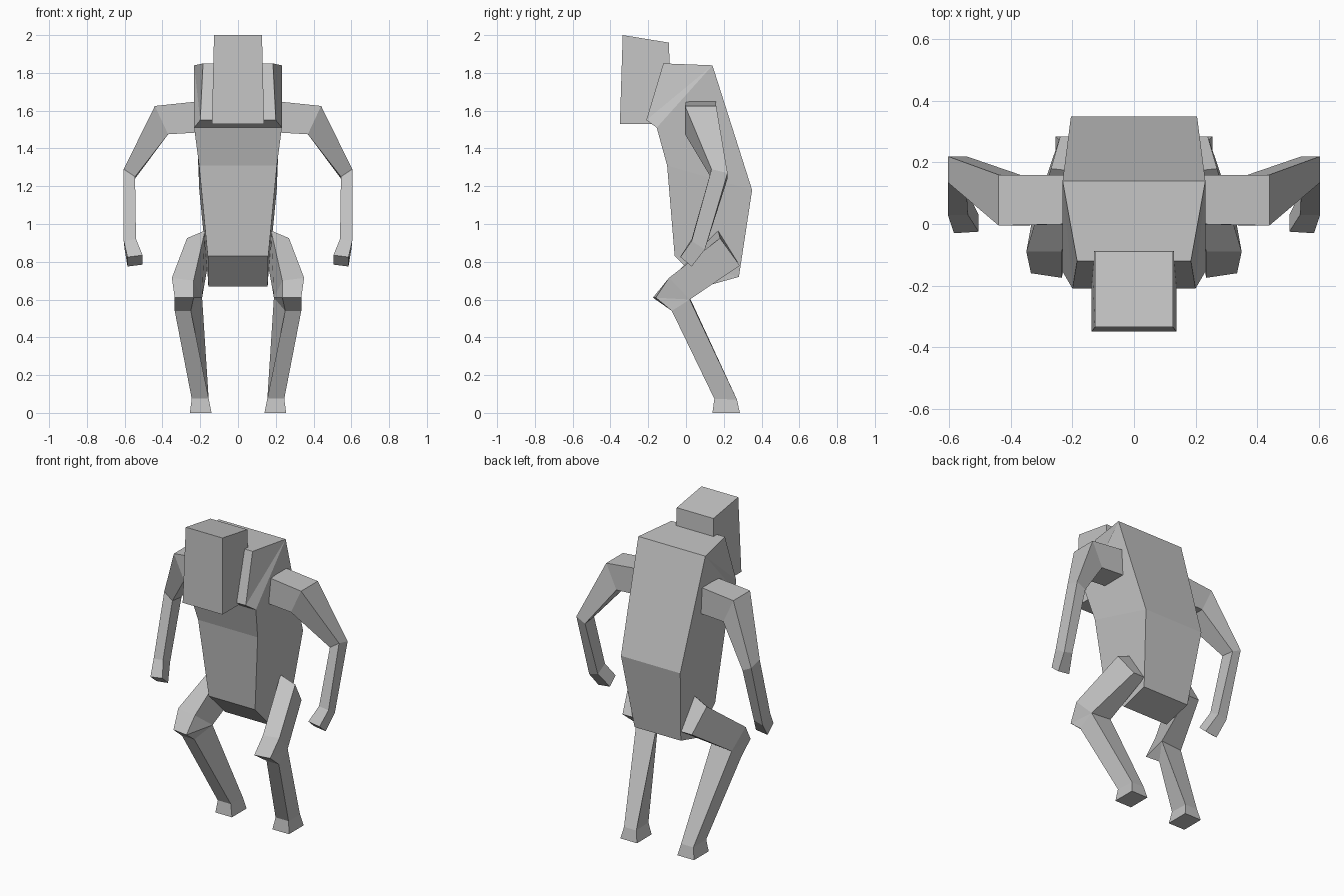
import bpy
import bmesh

if "Cube" in bpy.data.objects:
    bpy.data.objects.remove(bpy.data.objects["Cube"], do_unlink=True)

GREY = (0.55, 0.55, 0.55, 1.0)
stone = bpy.data.materials.new("plain_grey")
stone.use_nodes = True
stone.diffuse_color = GREY
stone.node_tree.nodes["Principled BSDF"].inputs["Base Color"].default_value = GREY


def finish(name, bm):
    """Weld, orient and store a part as a flat shaded object."""
    bmesh.ops.remove_doubles(bm, verts=bm.verts, dist=0.001)
    bmesh.ops.recalc_face_normals(bm, faces=bm.faces)
    mesh = bpy.data.meshes.new(name)
    bm.to_mesh(mesh)
    bm.free()
    mesh.materials.append(stone)
    obj = bpy.data.objects.new(name, mesh)
    bpy.context.collection.objects.link(obj)
    return obj


def loft(name, rings, side=1):
    """Skin a chain of four-cornered rings and cap both ends."""
    bm = bmesh.new()
    loops = [[bm.verts.new((side * x, y, z)) for x, y, z in r] for r in rings]
    for a, b in zip(loops, loops[1:]):
        for i in range(4):
            j = (i + 1) % 4
            bm.faces.new((a[i], a[j], b[j], b[i]))
    bm.faces.new(loops[0])
    bm.faces.new(loops[-1])
    return finish(name, bm)


def rect(w, front, back, zf, zb):
    return [(-w, front, zf), (w, front, zf), (w, back, zb), (-w, back, zb)]


# Torso: side profile of (y, z, half width), skinned across the middle
profile = {
    "A": (-0.12, 1.85, 0.185), "B": (0.14, 1.84, 0.232),
    "C": (0.35, 1.18, 0.205), "D": (0.28, 0.72, 0.16),
    "E": (0.10, 0.67, 0.157), "F": (-0.06, 0.83, 0.16),
    "G": (-0.10, 1.31, 0.206), "H": (-0.155, 1.51, 0.232),
    "I": (-0.21, 1.55, 0.20),
}
bm = bmesh.new()
left = {k: bm.verts.new((w, y, z)) for k, (y, z, w) in profile.items()}
right = {k: bm.verts.new((-w, y, z)) for k, (y, z, w) in profile.items()}
for a, b in zip("ABCDEFGHI", "BCDEFGHIA"):
    bm.faces.new((left[a], left[b], right[b], right[a]))
for half in (left, right):
    for patch in ("ABI", "IBH", "BCGH", "CDFG", "DEF"):
        bm.faces.new([half[k] for k in patch])
finish("torso", bm)

# Head: slightly tapered block hung in front of the shoulders
loft("head", [rect(0.138, -0.35, -0.08, 1.53, 1.53),
              rect(0.127, -0.335, -0.09, 2.0, 1.96)])

# Arm rings: outer front, inner front, inner back, outer back
arm = [
    [(0.20, 0.0, 1.65), (0.20, 0.0, 1.485), (0.20, 0.16, 1.485), (0.20, 0.16, 1.65)],
    [(0.44, -0.005, 1.625), (0.37, -0.005, 1.475), (0.37, 0.16, 1.475), (0.44, 0.16, 1.625)],
    [(0.605, 0.135, 1.29), (0.545, 0.13, 1.25), (0.545, 0.22, 1.24), (0.605, 0.22, 1.27)],
    [(0.605, 0.03, 0.91), (0.54, 0.03, 0.92), (0.54, 0.10, 0.88), (0.60, 0.10, 0.865)],
    [(0.585, -0.03, 0.825), (0.505, -0.025, 0.835), (0.505, 0.03, 0.785), (0.585, 0.03, 0.775)],
]

# Leg rings: outer front, inner front, inner back, outer back
knee_back = [(0.19, 0.02, 0.61), (0.33, 0.02, 0.60)]
leg = [
    [(0.27, 0.18, 0.925), (0.175, 0.17, 0.965), (0.16, 0.285, 0.78), (0.24, 0.285, 0.78)],
    [(0.35, -0.09, 0.715), (0.235, -0.09, 0.70)] + knee_back,
    [(0.335, -0.16, 0.61), (0.235, -0.175, 0.61)] + knee_back,
    [(0.335, -0.075, 0.54), (0.25, -0.075, 0.54)] + knee_back,
    [(0.245, 0.15, 0.075), (0.155, 0.15, 0.075), (0.155, 0.27, 0.07), (0.24, 0.27, 0.07)],
    [(0.255, 0.14, 0), (0.14, 0.14, 0), (0.14, 0.285, 0), (0.255, 0.285, 0)],
]


for label, side in (("left", 1), ("right", -1)):
    loft(label + "_arm", arm, side)
    loft(label + "_leg", leg, side)
